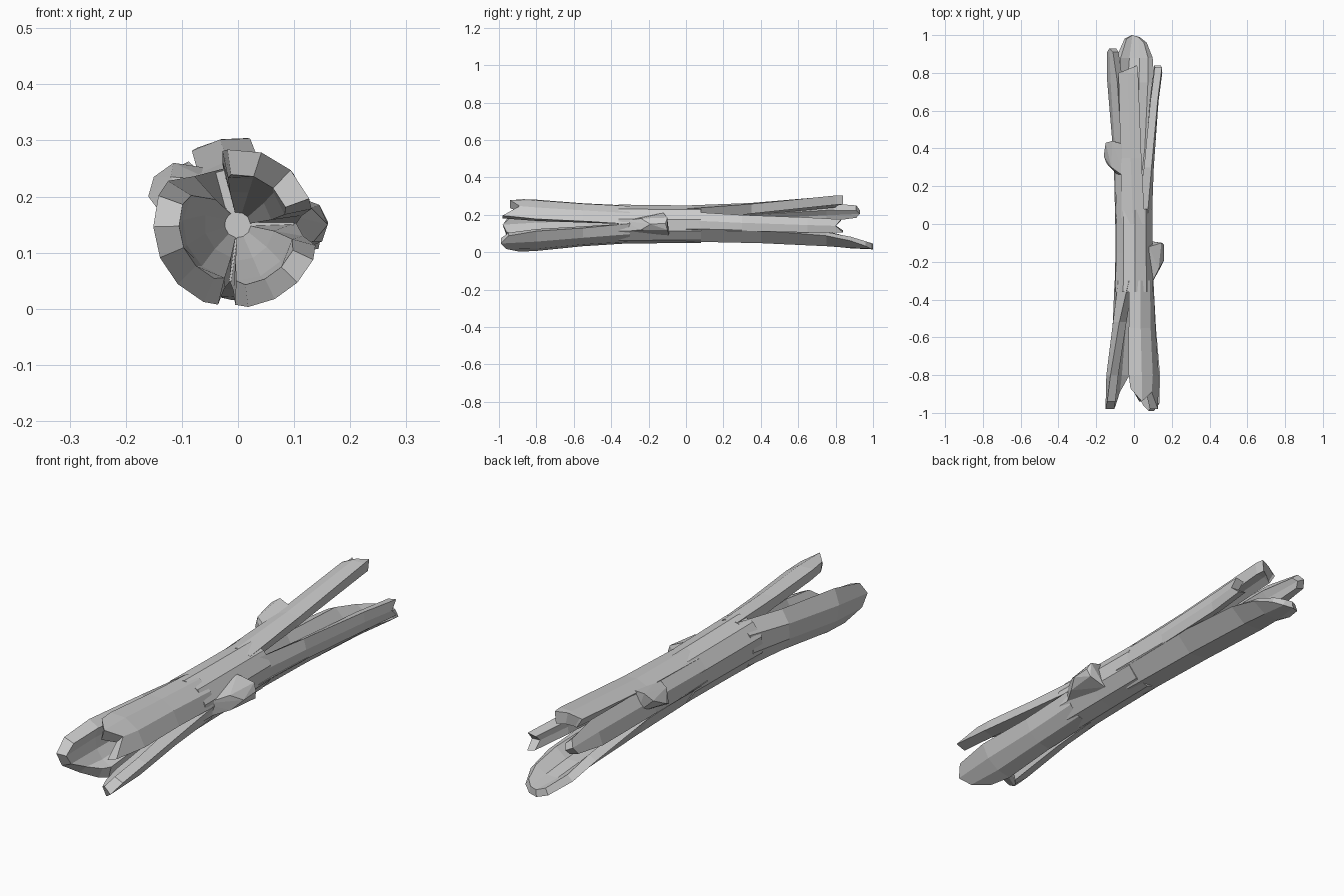
import bpy, bmesh, math
from mathutils import Vector

CZ = 0.15


def pt(r, deg, y):
    a = math.radians(deg)
    return Vector((r * math.cos(a), y, CZ + r * math.sin(a)))


def finish(bm, name):
    bmesh.ops.remove_doubles(bm, verts=bm.verts, dist=0.0005)
    bmesh.ops.recalc_face_normals(bm, faces=bm.faces)
    me = bpy.data.meshes.new(name)
    bm.to_mesh(me)
    bm.free()
    ob = bpy.data.objects.new(name, me)
    bpy.context.collection.objects.link(ob)
    return ob


def splinter(name, rows, tip):
    """Loft a curved shell; row = (y, start angle, end angle, outer r, inner r)."""
    bm = bmesh.new()
    n = len(tip)
    rings = []
    for k, (y, a0, a1, ro, ri) in enumerate(rows):
        offs = tip if k == len(rows) - 1 else [0] * n
        ang = [a0 + (a1 - a0) * i / (n - 1) for i in range(n)]
        loop = [pt(ro, a, y + o) for a, o in zip(ang, offs)]
        loop += [pt(ri, a, y + o) for a, o in zip(ang[::-1], offs[::-1])]
        rings.append([bm.verts.new(p) for p in loop])
    m = 2 * n
    for a, b in zip(rings, rings[1:]):
        for i in range(m):
            j = (i + 1) % m
            bm.faces.new((a[i], a[j], b[j], b[i]))
    for r in (rings[0], rings[-1]):
        for i in range(n - 1):
            bm.faces.new((r[i], r[i + 1], r[m - 2 - i], r[m - 1 - i]))
    return finish(bm, name)


def knot(name, pts):
    bm = bmesh.new()
    for p in pts:
        bm.verts.new(p)
    bmesh.ops.convex_hull(bm, input=bm.verts)
    return finish(bm, name)


# Solid middle of the trunk
bm = bmesh.new()
N = 10
rings = []
for y, r in ((-0.36, 0.105), (-0.15, 0.102), (0.08, 0.1)):
    rings.append([bm.verts.new(pt(r, 360 * i / N + 15, y)) for i in range(N)])
for a, b in zip(rings, rings[1:]):
    for i in range(N):
        j = (i + 1) % N
        bm.faces.new((a[i], a[j], b[j], b[i]))
bm.faces.new(rings[0])
bm.faces.new(rings[-1])
finish(bm, "trunk_core")

# Front splinters
splinter("front_left_splinter", [
    (-0.30, 105, 262, 0.103, 0.01),
    (-0.52, 132, 258, 0.116, 0.06),
    (-0.80, 148, 256, 0.147, 0.098),
    (-0.91, 160, 246, 0.151, 0.105)], [-0.03, -0.07, -0.05, 0.02, 0.08])
splinter("front_bottom_splinter", [
    (-0.30, 262, 362, 0.103, 0.01),
    (-0.55, 266, 350, 0.118, 0.065),
    (-0.80, 268, 345, 0.143, 0.10),
    (-0.93, 277, 335, 0.148, 0.108)], [0.04, -0.03, -0.06, -0.02])
splinter("front_top_splinter", [
    (-0.30, 0, 105, 0.103, 0.01),
    (-0.55, 8, 104, 0.115, 0.06),
    (-0.80, 12, 102, 0.134, 0.085),
    (-0.92, 20, 98, 0.135, 0.09)], [-0.06, 0.03, -0.02, 0.05])

# Back splinters
splinter("back_top_splinter", [
    (0.00, 55, 130, 0.1, 0.01),
    (0.35, 70, 128, 0.115, 0.06),
    (0.80, 82, 122, 0.155, 0.105),
    (0.82, 84, 118, 0.155, 0.105)], [0.02, 0.0, -0.02])
splinter("back_left_splinter", [
    (0.00, 125, 190, 0.1, 0.01),
    (0.35, 125, 184, 0.108, 0.06),
    (0.75, 128, 172, 0.143, 0.095),
    (0.91, 138, 162, 0.15, 0.11)], [0.0, 0.02, 0.0])
splinter("back_bottom_splinter", [
    (0.00, 185, 345, 0.1, 0.01),
    (0.40, 186, 342, 0.108, 0.06),
    (0.75, 205, 330, 0.124, 0.085),
    (0.88, 225, 318, 0.133, 0.1),
    (0.96, 248, 300, 0.135, 0.105)], [0.02, 0.04, 0.03, 0.0])
splinter("back_right_splinter", [
    (0.00, -20, 45, 0.096, 0.01),
    (0.30, -20, 28, 0.105, 0.06),
    (0.65, -20, 16, 0.13, 0.09),
    (0.82, -17, 10, 0.15, 0.112)], [0.02, -0.02, 0.01])

# Broken branch stubs
knot("right_knot", [
    (0.08, -0.34, 0.11), (0.08, -0.34, 0.17), (0.08, -0.09, 0.09),
    (0.08, -0.12, 0.21), (0.135, -0.24, 0.12), (0.13, -0.24, 0.18),
    (0.16, -0.19, 0.15), (0.15, -0.10, 0.12), (0.145, -0.10, 0.185),
    (0.16, -0.11, 0.155)])
knot("left_knot", [
    (-0.07, 0.24, 0.18), (-0.05, 0.25, 0.23), (-0.08, 0.43, 0.17),
    (-0.05, 0.42, 0.25), (-0.145, 0.32, 0.18), (-0.12, 0.30, 0.235),
    (-0.16, 0.36, 0.2), (-0.15, 0.43, 0.235), (-0.115, 0.44, 0.26)])
